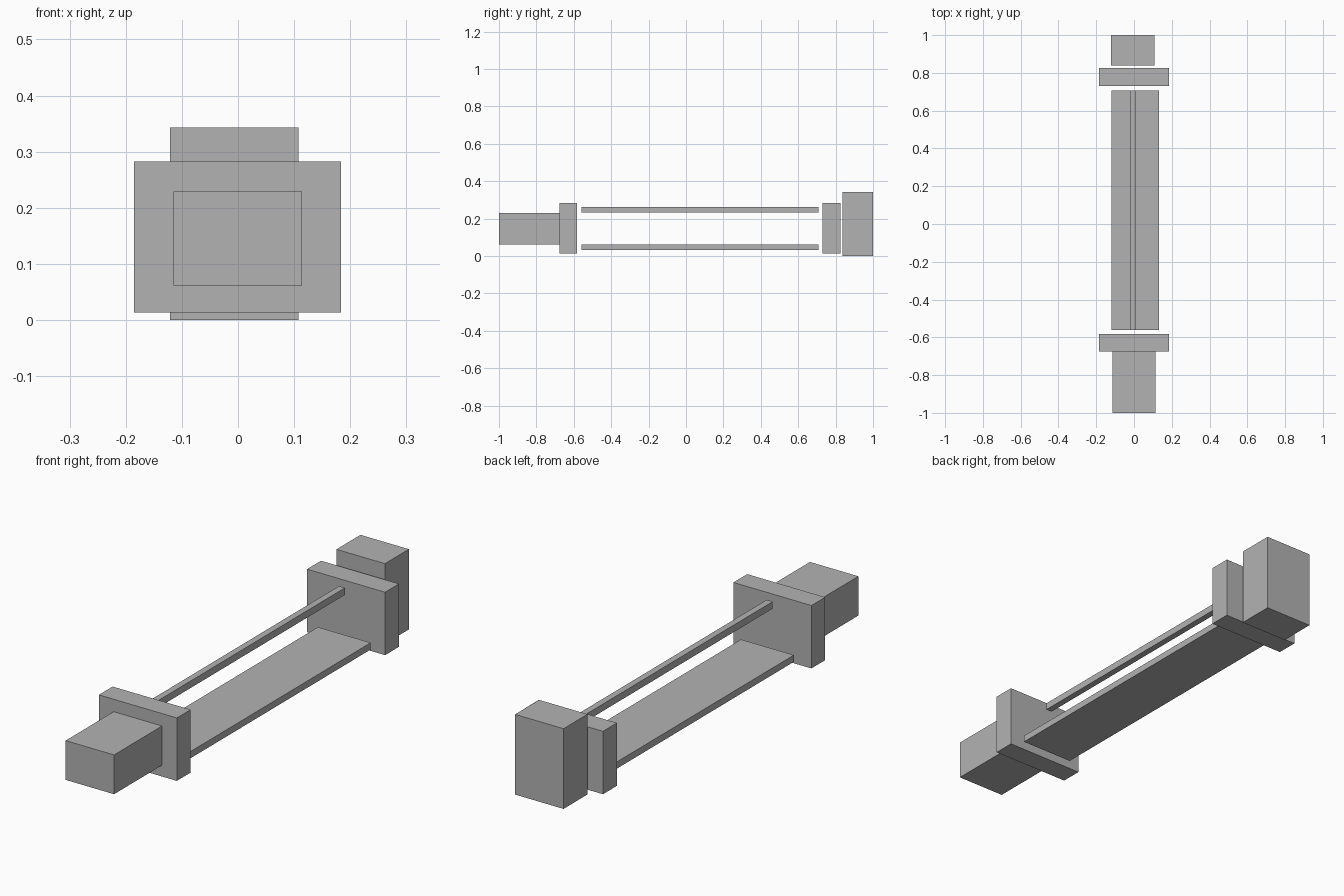
import bpy
from mathutils import Vector

cube = bpy.data.objects.get("Cube")
if cube:
    bpy.data.objects.remove(cube, do_unlink=True)

# Single plain grey
grey = bpy.data.materials.new("plain_grey")
grey.use_nodes = True
colour = (0.45, 0.45, 0.45, 1)
grey.diffuse_color = colour
grey.node_tree.nodes["Principled BSDF"].inputs["Base Color"].default_value = colour


def box(name, low, high):
    """Flat-shaded box between two opposite corners."""
    low, high = Vector(low), Vector(high)
    bpy.ops.mesh.primitive_cube_add(size=1, location=(low + high) / 2)
    ob = bpy.context.object
    ob.name = name
    for v in ob.data.vertices:
        v.co *= high - low
    ob.data.materials.append(grey)
    return ob


# End blocks
box("front_block", (-0.115, -1, 0.061), (0.114, -0.676, 0.229))
box("back_block", (-0.121, 0.838, 0), (0.108, 1, 0.343))

# Matching end plates
for name, y0, y1 in (("front_plate", -0.676, -0.583), ("back_plate", 0.731, 0.825)):
    box(name, (-0.185, y0, 0.013), (0.184, y1, 0.282))

# Long members between the plates
box("lower_slab", (-0.118, -0.56, 0.032), (0.132, 0.708, 0.061))
box("upper_rail", (-0.018, -0.56, 0.233), (0.01, 0.708, 0.263))
